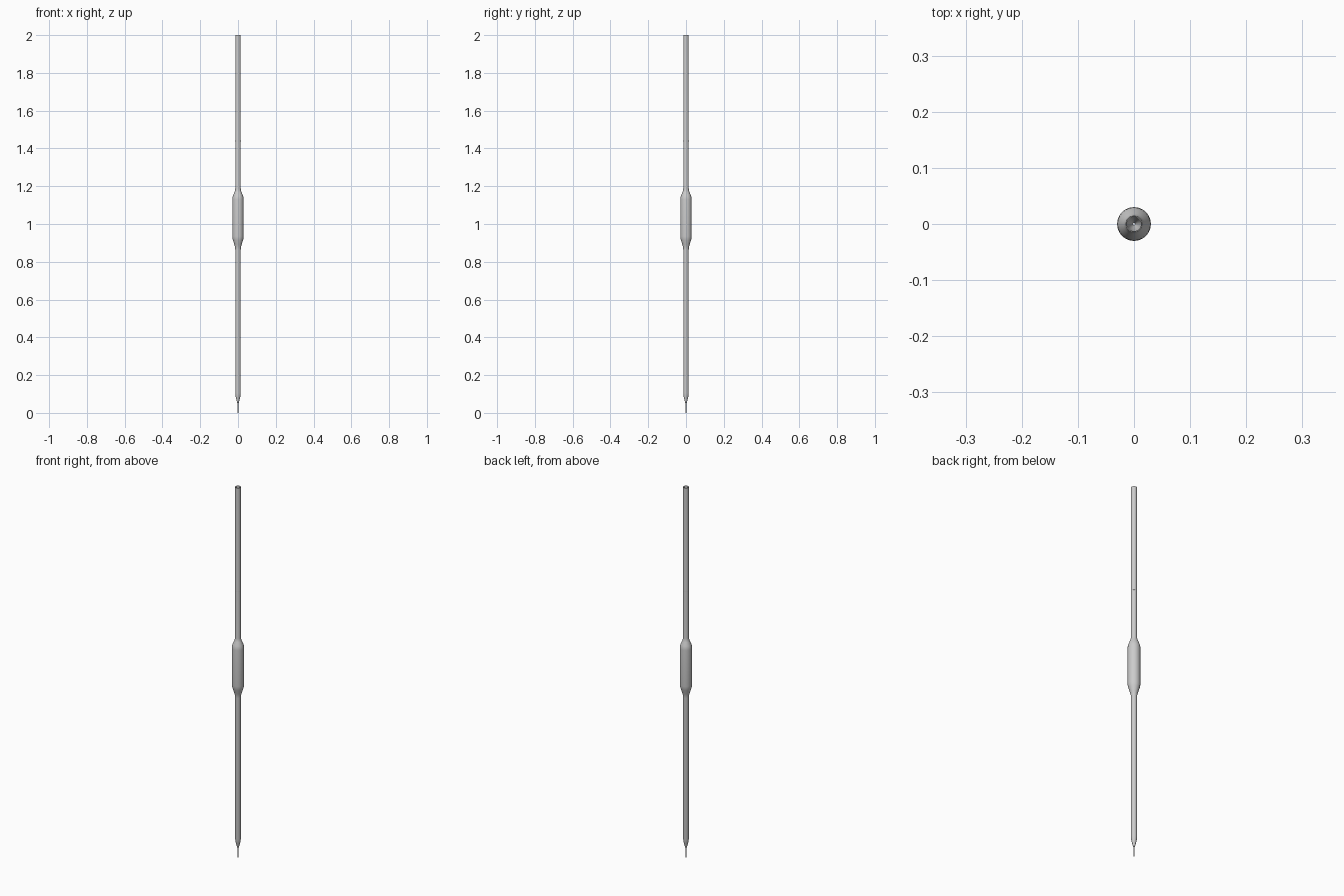
import bpy, bmesh, math

if "Cube" in bpy.data.objects:
    bpy.data.objects.remove(bpy.data.objects["Cube"])

SEG = 48


def lathe(name, profile):
    """Spin a closed (radius, z) outline around the z axis."""
    bm = bmesh.new()
    rings = []
    for r, z in profile:
        rings.append([bm.verts.new((r * math.cos(2 * math.pi * i / SEG),
                                    r * math.sin(2 * math.pi * i / SEG), z))
                      for i in range(SEG)])
    for k, a in enumerate(rings):
        b = rings[(k + 1) % len(rings)]
        for i in range(SEG):
            j = (i + 1) % SEG
            bm.faces.new((a[i], a[j], b[j], b[i]))
    bmesh.ops.recalc_face_normals(bm, faces=bm.faces)
    me = bpy.data.meshes.new(name)
    bm.to_mesh(me)
    bm.free()
    ob = bpy.data.objects.new(name, me)
    bpy.context.collection.objects.link(ob)
    bpy.ops.object.select_all(action='DESELECT')
    ob.select_set(True)
    bpy.context.view_layer.objects.active = ob
    bpy.ops.object.shade_smooth_by_angle(angle=math.radians(40))
    return ob


# Glass tube: fine tip, long stem, bulb, upper stem with open mouth
outer = [(0.003, 0.0), (0.003, 0.05), (0.006, 0.06), (0.010, 0.075),
         (0.013, 0.09), (0.0145, 0.105), (0.0145, 0.865), (0.0155, 0.878),
         (0.019, 0.89), (0.026, 0.912), (0.029, 0.923), (0.030, 0.935),
         (0.030, 1.13), (0.029, 1.141), (0.026, 1.151), (0.019, 1.168),
         (0.016, 1.176), (0.0145, 1.188), (0.0145, 2.0)]

# Inner wall follows the outside with an even wall thickness
inner = [(max(r - 0.002, 0.0015), z) for r, z in reversed(outer)]
lathe("pipette_tube", outer + inner)

# Calibration line around the upper stem
lathe("calibration_ring", [(0.0140, 1.438), (0.0150, 1.438),
                           (0.0150, 1.442), (0.0140, 1.442)])
